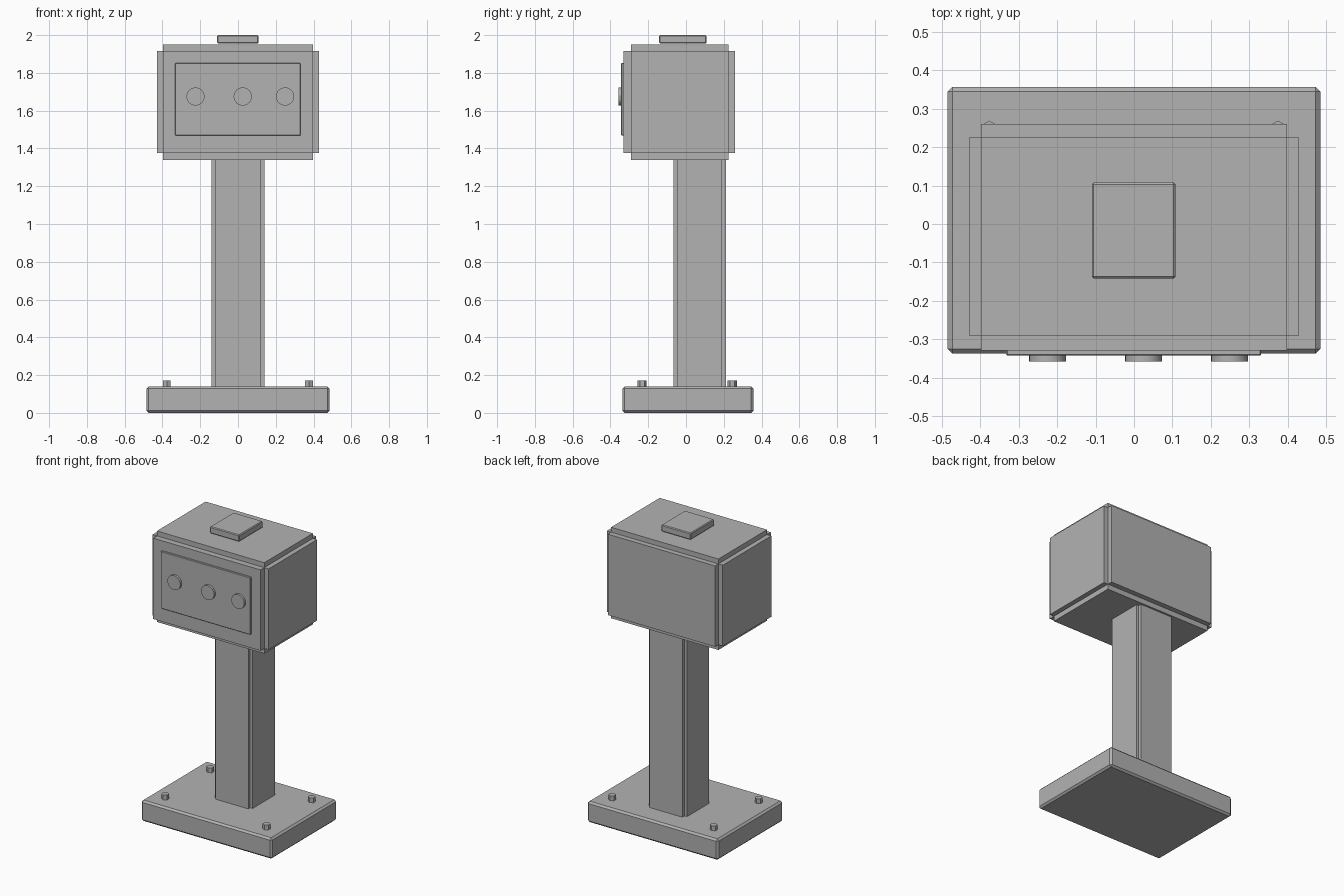
import bpy, bmesh, math
from mathutils import Matrix, Vector

old = bpy.data.objects.get("Cube")
if old:
    bpy.data.objects.remove(old, do_unlink=True)

GREY = (0.448, 0.448, 0.448, 1)
grey = bpy.data.materials.new("plain_grey")
grey.use_nodes = True
grey.diffuse_color = GREY
grey.node_tree.nodes["Principled BSDF"].inputs["Base Color"].default_value = GREY


def finish(name, bm, bevel=0):
    mesh = bpy.data.meshes.new(name)
    bm.to_mesh(mesh)
    bm.free()
    mesh.materials.append(grey)
    obj = bpy.data.objects.new(name, mesh)
    bpy.context.collection.objects.link(obj)
    if bevel:
        mod = obj.modifiers.new("edge_chamfer", 'BEVEL')
        mod.width = bevel
        mod.segments = 1
    return obj


def box(name, low, high, bevel=0):
    low, high = Vector(low), Vector(high)
    bm = bmesh.new()
    bmesh.ops.create_cube(bm, size=1, matrix=Matrix.Translation((low + high) / 2)
                          @ Matrix.Diagonal((*(high - low), 1)))
    return finish(name, bm, bevel)


def cylinder(name, centre, radius, depth, sides, rotation):
    bm = bmesh.new()
    bmesh.ops.create_cone(bm, cap_ends=True, segments=sides, radius1=radius, radius2=radius,
                          depth=depth, matrix=Matrix.Translation(centre) @ rotation)
    return finish(name, bm)


# Base plate with hexagonal bolts
box("base_plate", (-0.485, -0.337, 0), (0.485, 0.357, 0.14), 0.012)
for side, x in (("right", -0.377), ("left", 0.375)):
    for end, y in (("front", -0.232), ("back", 0.245)):
        cylinder(f"bolt_{end}_{side}", (x, y, 0.15), 0.024, 0.044, 6,
                 Matrix.Rotation(math.pi / 6 * 0, 4, 'Z'))

# Column with notched corners
box("column_wide", (-0.14, -0.045, 0.13), (0.14, 0.19, 1.36))
box("column_deep", (-0.122, -0.065, 0.13), (0.122, 0.212, 1.36))

# Head housing with stepped edges: crossing boxes leave notches
box("head_wide", (-0.43, -0.29, 1.375), (0.43, 0.225, 1.917))
box("head_deep", (-0.398, -0.33, 1.375), (0.398, 0.26, 1.917))
box("head_tall", (-0.398, -0.29, 1.34), (0.398, 0.225, 1.95))

# Front panel and its round buttons
box("front_panel", (-0.333, -0.343, 1.468), (0.331, -0.32, 1.852), 0.003)
for name, x in (("right", -0.225), ("middle", 0.025), ("left", 0.249)):
    button = cylinder(f"button_{name}", (x, -0.345, 1.675), 0.048, 0.026, 32,
                      Matrix.Rotation(math.pi / 2, 4, 'X'))
    for poly in button.data.polygons:
        poly.use_smooth = len(poly.vertices) == 4

# Top cap
box("top_cap", (-0.11, -0.142, 1.955), (0.108, 0.108, 2.0), 0.005)
